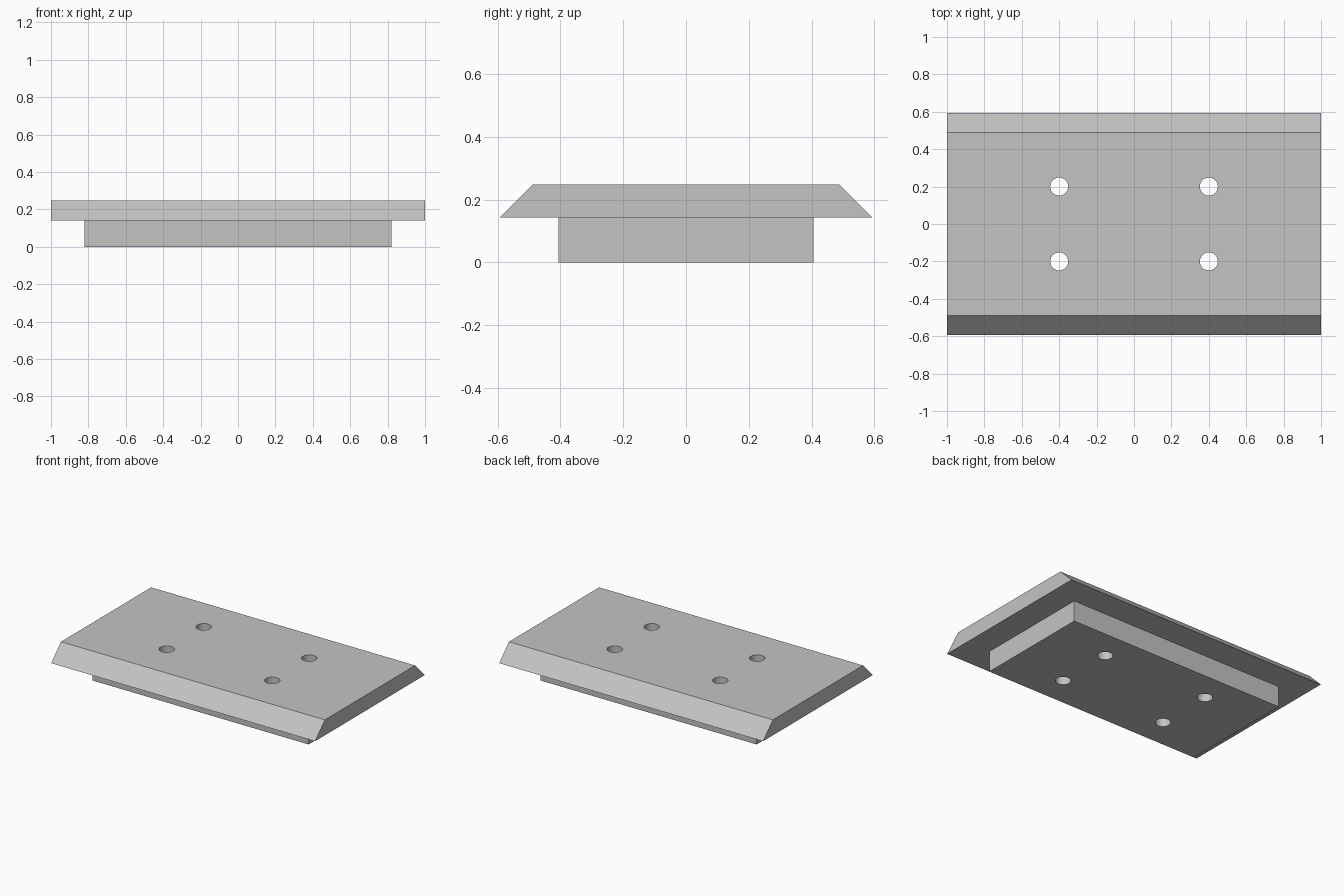
import bpy
import bmesh
import math

if "Cube" in bpy.data.objects:
    bpy.data.objects.remove(bpy.data.objects["Cube"], do_unlink=True)

BASE_TOP = 0.142
PLATE_TOP = 0.248

grey = bpy.data.materials.new("plain grey")
grey.use_nodes = True
colour = (0.55, 0.55, 0.55, 1)
grey.diffuse_color = colour
grey.node_tree.nodes["Principled BSDF"].inputs["Base Color"].default_value = colour


def make_object(name, bm):
    bmesh.ops.recalc_face_normals(bm, faces=bm.faces)
    mesh = bpy.data.meshes.new(name)
    bm.to_mesh(mesh)
    bm.free()
    mesh.materials.append(grey)
    obj = bpy.data.objects.new(name, mesh)
    bpy.context.collection.objects.link(obj)
    return obj


def extrude_profile(name, profile, half_length):
    """Sweep a (y, z) outline along x."""
    bm = bmesh.new()
    face = bm.faces.new([bm.verts.new((-half_length, y, z)) for y, z in profile])
    swept = bmesh.ops.extrude_face_region(bm, geom=[face])["geom"]
    verts = [v for v in swept if isinstance(v, bmesh.types.BMVert)]
    bmesh.ops.translate(bm, verts=verts, vec=(2 * half_length, 0, 0))
    return make_object(name, bm)


# Lower block and the bevelled plate on top of it
base_block = extrude_profile(
    "base_block",
    [(-0.406, 0), (0.406, 0), (0.406, BASE_TOP), (-0.406, BASE_TOP)], 0.82)
top_plate = extrude_profile(
    "top_plate",
    [(-0.594, BASE_TOP), (0.594, BASE_TOP), (0.488, PLATE_TOP), (-0.488, PLATE_TOP)], 1.0)

# Four round pins that cut the bolt holes
bm = bmesh.new()
for x in (-0.4, 0.4):
    for y in (-0.2, 0.2):
        pin = bmesh.ops.create_cone(bm, cap_ends=True, segments=48,
                                    radius1=0.048, radius2=0.048, depth=1)
        bmesh.ops.translate(bm, verts=pin["verts"], vec=(x, y, 0.1))
hole_cutter = make_object("hole_cutter", bm)
hole_cutter.hide_render = True

for part in (base_block, top_plate):
    bpy.ops.object.select_all(action="DESELECT")
    part.select_set(True)
    bpy.context.view_layer.objects.active = part
    cut = part.modifiers.new("bolt_holes", "BOOLEAN")
    cut.operation = "DIFFERENCE"
    cut.solver = "EXACT"
    cut.object = hole_cutter
    bpy.ops.object.modifier_apply(modifier=cut.name)
    bpy.ops.object.shade_smooth_by_angle(angle=math.radians(30))

bpy.data.objects.remove(hole_cutter, do_unlink=True)
